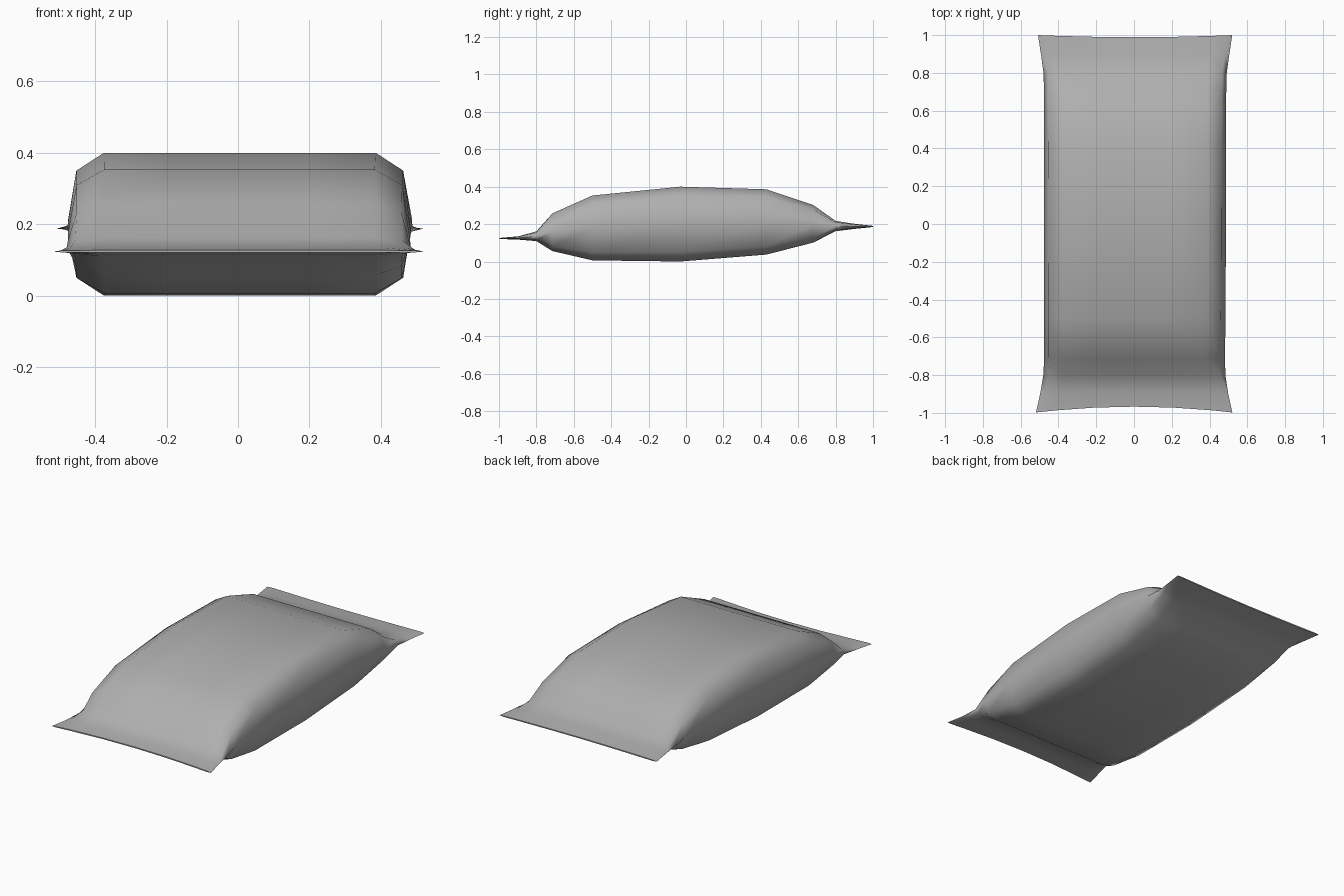
import bpy, bmesh
from math import radians

if "Cube" in bpy.data.objects:
    bpy.data.objects.remove(bpy.data.objects["Cube"])

# Cross-sections along the bag: y, bottom z, top z, half width, inward bow, x shift
rows = [
    (-0.998, 0.120, 0.127, 0.520, 0.031, 0.001),
    (-0.90, 0.117, 0.135, 0.498, 0.012, 0.001),
    (-0.80, 0.109, 0.161, 0.482, 0.0, 0.002),
    (-0.715, 0.056, 0.257, 0.479, 0.0, 0.003),
    (-0.50, 0.006, 0.353, 0.480, 0.0, 0.004),
    (-0.03, 0.0, 0.400, 0.482, 0.0, 0.005),
    (0.43, 0.037, 0.386, 0.482, 0.0, 0.006),
    (0.68, 0.101, 0.302, 0.482, 0.0, 0.006),
    (0.80, 0.162, 0.217, 0.485, 0.0, 0.006),
    (0.90, 0.174, 0.202, 0.499, -0.004, 0.006),
    (1.0, 0.184, 0.191, 0.514, -0.011, 0.006),
]

# Upper half of the rounded section: x fraction, height fraction above the seam
upper = [(1, 0), (0.95, 0.75), (0.79, 1), (0.4, 1), (0, 1),
         (-0.4, 1), (-0.79, 1), (-0.95, 0.75)]
section = upper + [(-u, -h) for u, h in upper]

# Pillow bag lofted through the sections, pinched flat into end seals
bm = bmesh.new()
rings = []
for y, zb, zt, w, bow, dx in rows:
    mid, half = (zb + zt) / 2, (zt - zb) / 2
    rings.append([bm.verts.new((u * w + dx, y + bow * (1 - u * u), mid + h * half))
                  for u, h in section])
n = len(section)
for a, b in zip(rings, rings[1:]):
    for i in range(n):
        j = (i + 1) % n
        bm.faces.new((a[i], a[j], b[j], b[i]))

# Thin closing strips on both end seals
for r in (rings[0], rings[-1]):
    for i in range(n // 2):
        strip = [r[i], r[i + 1], r[-i - 1], r[-i]]
        bm.faces.new(list(dict.fromkeys(strip)))
bmesh.ops.recalc_face_normals(bm, faces=bm.faces)

mesh = bpy.data.meshes.new("pillow_bag")
bm.to_mesh(mesh)
bm.free()
bag = bpy.data.objects.new("pillow_bag", mesh)
bpy.context.collection.objects.link(bag)

# Darker grey film
film = bpy.data.materials.new("grey_film")
film.diffuse_color = (0.43, 0.43, 0.43, 1)
film.use_nodes = True
film.node_tree.nodes["Principled BSDF"].inputs["Base Color"].default_value = film.diffuse_color
mesh.materials.append(film)

bpy.context.view_layer.objects.active = bag
bag.select_set(True)
bpy.ops.object.shade_smooth_by_angle(angle=radians(75))
